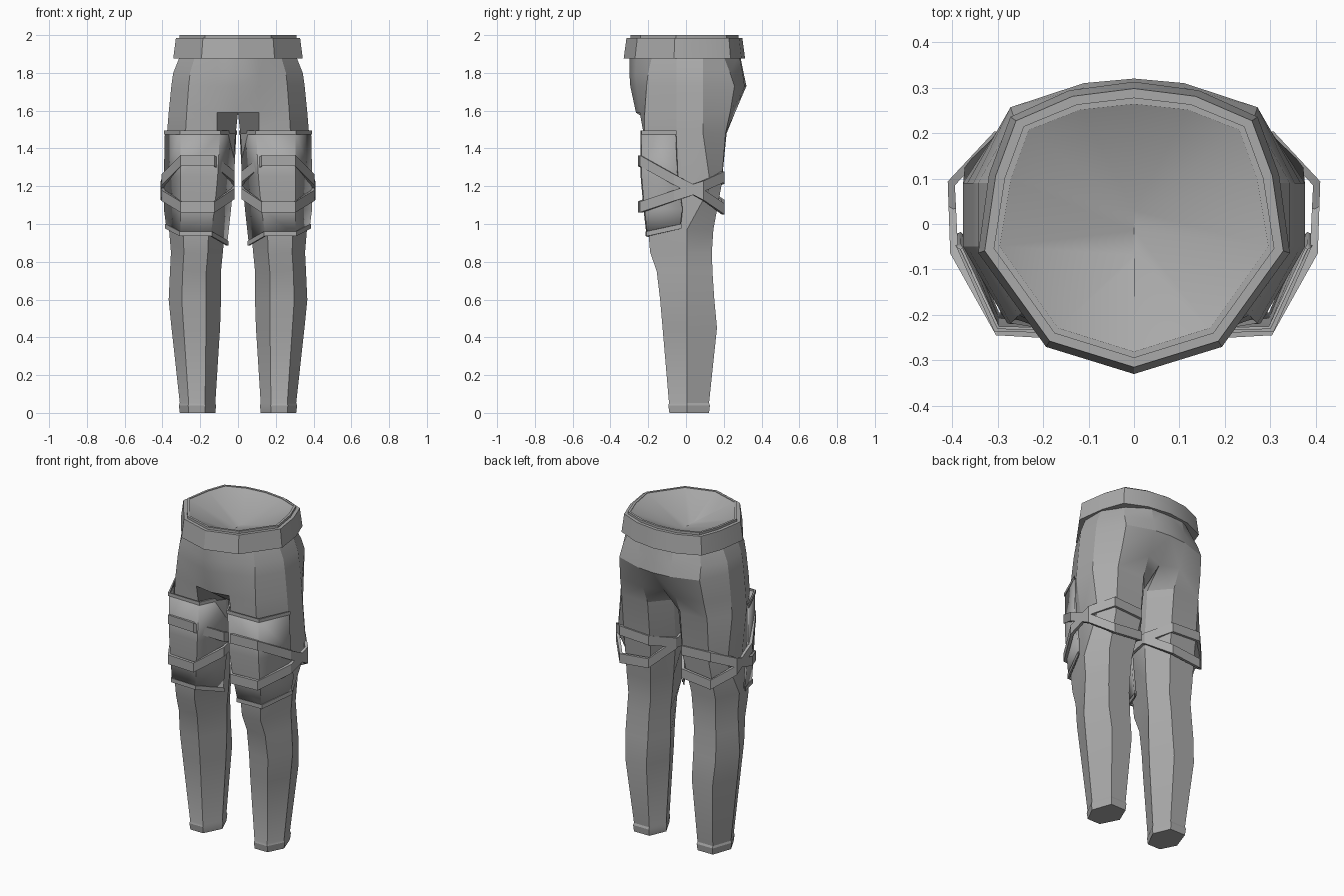
import bpy, bmesh
from mathutils import Vector

if "Cube" in bpy.data.objects:
    bpy.data.objects.remove(bpy.data.objects["Cube"])

grey = bpy.data.materials.new("mid_grey")
grey.diffuse_color = (0.4, 0.4, 0.4, 1)
grey.use_nodes = True
grey.node_tree.nodes["Principled BSDF"].inputs["Base Color"].default_value = grey.diffuse_color


def finish(name, bm, mirror=True):
    bmesh.ops.remove_doubles(bm, verts=bm.verts, dist=0.0005)
    bmesh.ops.recalc_face_normals(bm, faces=bm.faces)
    me = bpy.data.meshes.new(name)
    bm.to_mesh(me)
    bm.free()
    ob = bpy.data.objects.new(name, me)
    bpy.context.collection.objects.link(ob)
    me.materials.append(grey)
    bpy.ops.object.select_all(action='DESELECT')
    ob.select_set(True)
    bpy.context.view_layer.objects.active = ob
    bpy.ops.object.shade_smooth_by_angle(angle=0.45)
    if mirror:
        ob.modifiers.new("mirror", 'MIRROR').merge_threshold = 0.0005
    return ob


def skin(bm, rows, wrap, skip=None):
    """Bridge consecutive rows of points with quads."""
    vs = [[bm.verts.new(p) for p in r] for r in rows]
    for j in range(len(vs) - 1):
        n = len(vs[j])
        for i in range(n if wrap else n - 1):
            if skip and skip(j, i):
                continue
            k = (i + 1) % n
            bm.faces.new((vs[j][i], vs[j][k], vs[j + 1][k], vs[j + 1][i]))
    return vs


def band(name, path, width, thick, closed=True, mirror=True, flare=0.0):
    """Upright flat strap following a path, thickened outwards."""
    pts = [Vector(p) for p in path]
    c = sum(pts, Vector()) / len(pts)
    rows = []
    for p in pts:
        out = Vector((p.x - c.x, p.y - c.y, 0)).normalized() * thick
        up = Vector((0, 0, width / 2))
        rows.append([p - up, p - up + out * (1 + flare), p + up + out, p + up])
    bm = bmesh.new()
    vs = skin(bm, rows + ([rows[0]] if closed else []), True)
    if not closed:
        bm.faces.new(vs[0])
        bm.faces.new(vs[-1])
    return finish(name, bm, mirror)


def leg_ring(z, x0, x1, front, back):
    """Six-sided section; doubled inner and outer corners match the hips."""
    w = x1 - x0
    inner, outer = (x0, .02, z), (x1, .005, z)
    return [inner, (x0 + .29 * w, front, z), (x0 + .75 * w, front, z), outer, outer,
            (x0 + .78 * w, back, z), (x0 + .23 * w, back, z), inner]


def hip_ring(z, x0, x1, front, back, mid_front, mid_back):
    """Eight-point half section, rounder towards the waist."""
    o = max(0, z - 1.45) * .19
    side = -.05 if z > 1.3 else -.01
    return [(x0, mid_front, z), (.11, front, z), (.74 * x1, front + o, z), (x1, side, z),
            (x1, side + .14, z), (.77 * x1, back - o, z), (.11, back, z), (x0, mid_back, z)]


# trousers: one half, leg rings rising into the hips
legs = [(0, .12, .308, -.088, .122), (.04, .116, .313, -.094, .127),
        (.052, .12, .308, -.09, .122), (.45, .095, .352, -.124, .164),
        (.6, .09, .367, -.137, .15), (.75, .09, .36, -.155, .14),
        (.85, .08, .355, -.19, .137), (.97, .07, .365, -.2, .145)]
hips = [(1.2, .035, .372, -.21, .187, -.05, .05), (1.48, .012, .376, -.225, .215, -.1, .1),
        (1.59, 0, .367, -.245, .26, -.265, .22), (1.73, 0, .353, -.262, .31, -.295, .32),
        (1.8, 0, .343, -.267, .3, -.3, .305), (1.9, 0, .303, -.262, .28, -.3, .285)]
rows = [leg_ring(*s) for s in legs] + [hip_ring(*s) for s in hips]
bm = bmesh.new()
vs = skin(bm, rows, True, lambda j, i: j >= 10 and i == 7)
bm.faces.new(vs[0][:4] + vs[0][5:7])
finish("trousers", bm)

# waistband: closed belt and a thinner lip on top
half = [(0, -.285), (.17, -.232), (.3, -.05), (.275, .1), (.235, .21), (.12, .255), (0, .268)]


def waist(z, s=1):
    right = [(x * s, y * s, z) for x, y in half]
    return right + [(-x, y, z) for x, y, z in reversed(right[1:-1])]


band("belt", waist(1.931), .11, .03, mirror=False, flare=.5)
band("belt_lip", waist(1.984, .985), .032, .014, mirror=False)

# shallow bowl closing the waist, with a short ridge at its bottom
rim = waist(1.997, .985)
low = [(0, min(max(y * .3, -.08), .03), 1.89) for x, y, z in rim]
bm = bmesh.new()
top, bottom = ([bm.verts.new(p) for p in r] for r in (rim, low))
for i in range(len(rim)):
    k = (i + 1) % len(rim)
    bm.faces.new((top[i], top[k], bottom[k], bottom[i]))
bowl = finish("waist_bowl", bm, False)
if bowl.data.polygons[0].normal.z < 0:
    bowl.data.flip_normals()


# thigh guards wrapped around the front of each leg
def guard_row(z, x0, front, x1, side, slant=0):
    return [(x0, -.06, z - slant), (x0 + .085, front, z), (.3, front + .005, z),
            (x1, side, z + slant * .8)]


guard = [guard_row(1.485, .014, -.235, .382, -.055), guard_row(1.25, .026, -.235, .387, -.045),
         guard_row(1.08, .042, -.22, .387, -.02), guard_row(.948, .062, -.205, .375, -.03, .05)]
bm = bmesh.new()
skin(bm, guard, False)
ob = finish("thigh_guard", bm)
sol = ob.modifiers.new("thickness", 'SOLIDIFY')
sol.thickness, sol.offset = .012, 0
band("guard_top_rim", guard[0], .02, .01, closed=False)
band("guard_bottom_rim", guard[-1], .025, .012, closed=False)

# two straps per leg, crossing at the outer side
loop = [(.13, -.238), (.297, -.228), (.387, -.06), (.394, .085),
        (.3, .187), (.12, .187), (.036, .06), (.034, -.1)]
heights = {"upper_strap": (1.335, 1.335, 1.235, 1.155, 1.08, 1.1, 1.19, 1.25),
           "lower_strap": (1.09, 1.09, 1.15, 1.2, 1.25, 1.24, 1.2, 1.16)}
for name, zs in heights.items():
    band(name, [(x, y, z) for (x, y), z in zip(loop, zs)], .057, .018)
